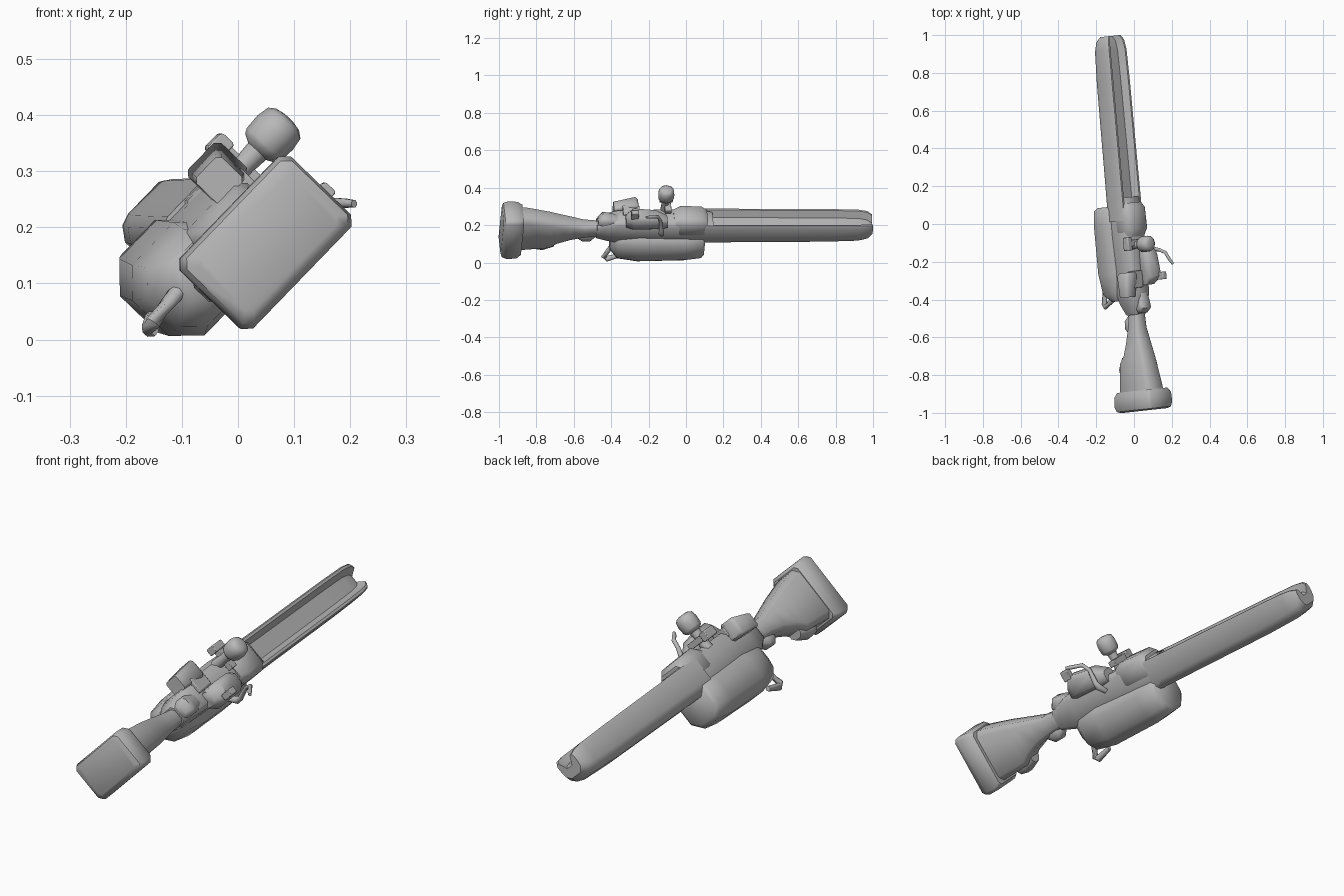
import bpy, bmesh, math
from mathutils import Vector

grey = bpy.data.materials.new("plain grey")
grey.diffuse_color = (0.48, 0.48, 0.48, 1)


def place(a, s, b):
    """Across, along and up in the rolled, slightly yawed frame -> world."""
    x = 0.719 * a + 0.695 * b
    return Vector((x - 0.035 - 0.09 * s, s + 0.11 * x, 0.2 - 0.695 * a + 0.719 * b))


def finish(name, bm, angle=42, bevel=0):
    bmesh.ops.recalc_face_normals(bm, faces=bm.faces)
    me = bpy.data.meshes.new(name)
    bm.to_mesh(me)
    bm.free()
    ob = bpy.data.objects.new(name, me)
    me.materials.append(grey)
    bpy.context.collection.objects.link(ob)
    if bevel:
        m = ob.modifiers.new("bevel", "BEVEL")
        m.width, m.segments = bevel, 2
    bpy.ops.object.select_all(action='DESELECT')
    ob.select_set(True)
    bpy.context.view_layer.objects.active = ob
    bpy.ops.object.shade_smooth_by_angle(angle=math.radians(angle))
    return ob


def skin(name, rings, angle=42, bevel=0):
    """Join rings of points into a capped skin."""
    bm = bmesh.new()
    vs = [[bm.verts.new(p) for p in r] for r in rings]
    n = len(vs[0])
    for r, q in zip(vs, vs[1:]):
        for i in range(n):
            j = (i + 1) % n
            bm.faces.new((r[i], r[j], q[j], q[i]))
    bm.faces.new(vs[0])
    bm.faces.new(vs[-1])
    return finish(name, bm, angle, bevel)


def octagon(a0, a1, b0, b1, f):
    c = f * min(a1 - a0, b1 - b0)
    return [(a0 + c, b0), (a1 - c, b0), (a1, b0 + c), (a1, b1 - c),
            (a1 - c, b1), (a0 + c, b1), (a0, b1 - c), (a0, b0 + c)]


def loft(name, stations, f=0.2, angle=50, bevel=0):
    return skin(name, [[place(a, s, b) for a, b in octagon(a0, a1, b0, b1, f)]
                       for s, a0, a1, b0, b1 in stations], angle, bevel)


def block(name, a0, a1, s0, s1, b0, b1, bevel=0.01):
    loft(name, [(s0, a0, a1, b0, b1), (s1, a0, a1, b0, b1)], 0.12, 42, bevel)


def post(name, a, s, profile, sides=10):
    """Round part standing on the upper face: profile of (height, radius)."""
    skin(name, [[place(a + r * math.cos(t * math.tau / sides),
                       s + r * math.sin(t * math.tau / sides), b)
                 for t in range(sides)] for b, r in profile], 50)


def rod(name, pts, radii, sides=8):
    """Bent round bar through world points."""
    pts = [Vector(p) for p in pts]
    rings = []
    ref = Vector((0.3, 0.2, 0.9))
    for i, p in enumerate(pts):
        d = (pts[min(i + 1, len(pts) - 1)] - pts[max(i - 1, 0)]).normalized()
        u = d.cross(ref).normalized()
        v = d.cross(u)
        rings.append([p + radii[i] * (u * math.cos(k * math.tau / sides)
                                      + v * math.sin(k * math.tau / sides))
                      for k in range(sides)])
    skin(name, rings, 60)


# Long fore-end: open channel with rounded underside and tapered tip
def channel(s, w, top, low):
    i = w - 0.016
    right = [(w * 0.55, low), (w * 0.9, low + 0.018), (w, low + 0.04), (w, top - 0.008),
             (w - 0.005, top), (i, top), (i - 0.02, top - 0.036)]
    shift = -0.004
    return [place(a + shift, s, b) for a, b in
            right + [(-a, b) for a, b in reversed(right)]]


skin("channel_fore_end", [channel(*c) for c in (
    (0.02, 0.073, 0.054, -0.088), (0.3, 0.072, 0.053, -0.086), (0.75, 0.071, 0.052, -0.083),
    (0.92, 0.069, 0.050, -0.077), (0.97, 0.063, 0.045, -0.066), (0.995, 0.050, 0.034, -0.045))])

# Receiver, with a raised collar where the channel begins
loft("receiver", [(-0.48, -0.025, 0.055, -0.055, 0.035), (-0.42, -0.05, 0.06, -0.075, 0.06),
                  (-0.36, -0.06, 0.065, -0.09, 0.07), (-0.05, -0.07, 0.07, -0.1, 0.07),
                  (0.06, -0.07, 0.07, -0.1, 0.068), (0.14, -0.066, 0.066, -0.07, 0.05)], 0.15)
loft("collar", [(-0.07, -0.06, 0.06, -0.02, 0.075), (-0.03, -0.075, 0.075, -0.03, 0.094),
                (0.08, -0.074, 0.074, -0.03, 0.09), (0.11, -0.062, 0.062, -0.02, 0.07)], 0.2)
loft("rear_tang", [(-0.475, -0.015, 0.04, 0.0, 0.06), (-0.45, -0.03, 0.052, 0.0, 0.085),
                   (-0.42, -0.03, 0.052, 0.0, 0.08), (-0.37, -0.02, 0.045, 0.0, 0.07)], 0.2)

# Large rounded housing below the receiver
loft("lower_housing", [(-0.40, -0.04, 0.05, -0.15, -0.05), (-0.36, -0.065, 0.085, -0.2, -0.03),
                       (-0.25, -0.08, 0.1, -0.216, -0.02), (0.0, -0.088, 0.1, -0.21, -0.02),
                       (0.085, -0.085, 0.094, -0.198, -0.02), (0.1, -0.07, 0.08, -0.18, -0.03)], 0.25)

# Stock, wrist swelling to the rear
loft("stock", [(-0.46, -0.015, 0.05, -0.045, 0.03), (-0.55, -0.027, 0.056, -0.055, 0.032),
               (-0.62, -0.036, 0.062, -0.07, 0.048), (-0.69, -0.043, 0.068, -0.094, 0.065),
               (-0.73, -0.047, 0.07, -0.125, 0.075), (-0.85, -0.054, 0.073, -0.135, 0.1),
               (-0.92, -0.056, 0.082, -0.14, 0.107)], 0.19)
loft("wrist_bump", [(-0.58, 0.0, 0.035, -0.07, -0.03), (-0.55, -0.01, 0.045, -0.092, -0.03),
                    (-0.51, -0.01, 0.045, -0.09, -0.03), (-0.48, 0.0, 0.035, -0.06, -0.03)], 0.25)
loft("stock_toe", [(-0.80, -0.02, 0.045, -0.15, -0.06), (-0.76, -0.025, 0.05, -0.155, -0.06),
                   (-0.70, -0.015, 0.045, -0.13, -0.05)], 0.25)

# Butt pad
loft("butt_pad", [(-0.88, -0.058, 0.093, -0.145, 0.108), (-0.905, -0.07, 0.107, -0.16, 0.12),
                  (-0.955, -0.072, 0.108, -0.162, 0.121), (-0.98, -0.066, 0.101, -0.154, 0.115),
                  (-0.988, -0.05, 0.085, -0.135, 0.098)], 0.085)

# Fittings on top of the receiver
loft("rear_block", [(-0.33, 0.01, 0.07, 0.04, 0.1), (-0.29, 0.0, 0.095, 0.04, 0.142),
                    (-0.17, 0.0, 0.09, 0.04, 0.128), (-0.11, 0.01, 0.075, 0.04, 0.095)], 0.2)
block("rear_stud", 0.06, 0.088, -0.31, -0.27, 0.125, 0.172, 0.006)
loft("side_cup", [(-0.385, -0.115, -0.05, 0.005, 0.07), (-0.27, -0.128, -0.045, 0.01, 0.095),
                  (-0.255, -0.115, -0.055, 0.02, 0.085)], 0.12)
block("side_cup_foot", -0.07, 0.0, -0.34, -0.25, 0.04, 0.083)
block("cross_bar", -0.11, 0.0, -0.12, -0.085, 0.085, 0.112, 0.006)
block("cross_bar_head", -0.122, -0.09, -0.14, -0.07, 0.078, 0.118, 0.007)
post("knob", -0.052, -0.115, [(0.05, 0.024), (0.11, 0.02), (0.138, 0.022), (0.146, 0.037),
                              (0.155, 0.042), (0.185, 0.044), (0.208, 0.040), (0.217, 0.028),
                              (0.22, 0.012)])

# Bent handle on the right side
rod("side_handle", [(0.05, -0.13, 0.15), (0.09, -0.132, 0.157), (0.105, -0.132, 0.17),
                    (0.135, -0.137, 0.225), (0.165, -0.15, 0.245), (0.19, -0.19, 0.243),
                    (0.207, -0.212, 0.242)],
    [0.012, 0.016, 0.012, 0.009, 0.009, 0.009, 0.007])

# Bent lever under the rear of the housing
rod("lower_lever", [(-0.06, -0.35, 0.14), (-0.095, -0.385, 0.1), (-0.125, -0.415, 0.065),
                    (-0.152, -0.44, 0.03), (-0.156, -0.425, 0.02), (-0.155, -0.35, 0.04)],
    [0.018, 0.016, 0.013, 0.014, 0.016, 0.011])
